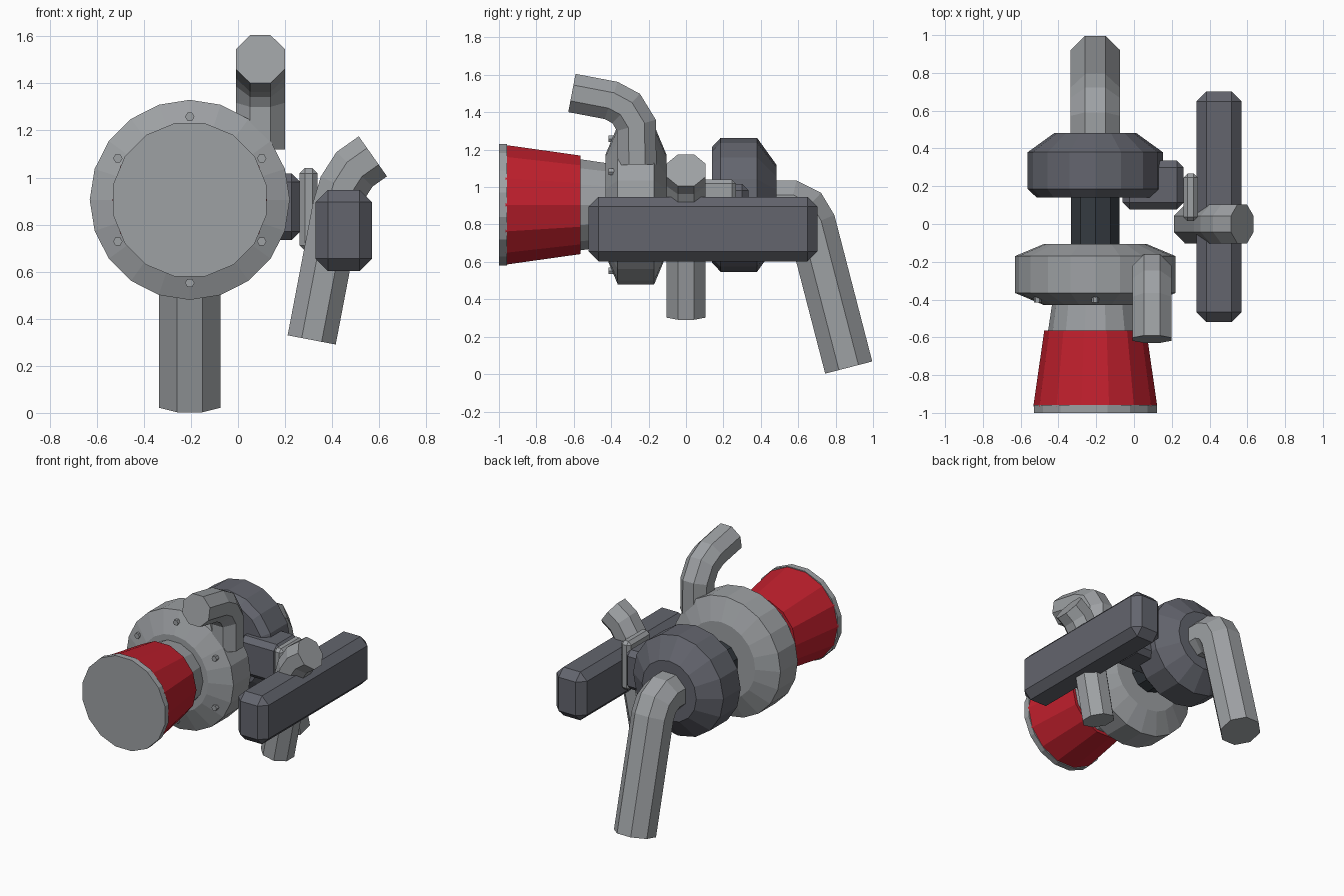
import bpy, bmesh, math
from mathutils import Vector

if "Cube" in bpy.data.objects:
    bpy.data.objects.remove(bpy.data.objects["Cube"])

AX, AZ = -0.205, 0.905          # main shaft axis, running along y


def mat(name, rgb):
    m = bpy.data.materials.new(name)
    m.diffuse_color = (*rgb, 1)
    m.use_nodes = True
    m.node_tree.nodes["Principled BSDF"].inputs["Base Color"].default_value = m.diffuse_color
    return m


METAL = mat("light grey metal", (0.34, 0.355, 0.37))
IRON = mat("dark grey iron", (0.125, 0.13, 0.155))
BLACK = mat("near black steel", (0.035, 0.043, 0.052))
RED = mat("red filter", (0.53, 0.014, 0.026))


def finish(bm, name, material):
    bmesh.ops.recalc_face_normals(bm, faces=bm.faces)
    me = bpy.data.meshes.new(name)
    bm.to_mesh(me)
    bm.free()
    me.materials.append(material)
    ob = bpy.data.objects.new(name, me)
    bpy.context.collection.objects.link(ob)
    return ob


def skin(name, rings, material):
    """Closed flat-shaded skin through a list of equal rings."""
    bm = bmesh.new()
    rows = [[bm.verts.new(p) for p in ring] for ring in rings]
    n = len(rows[0])
    for a, b in zip(rows, rows[1:]):
        for i in range(n):
            j = (i + 1) % n
            bm.faces.new((a[i], a[j], b[j], b[i]))
    bm.faces.new(rows[0])
    bm.faces.new(rows[-1])
    return finish(bm, name, material)


def lathe(name, profile, sides, material, turn=0.0, cx=AX, cz=AZ):
    """Profile of (y, radius) turned round an axis along y."""
    angles = [2 * math.pi * (i + turn) / sides for i in range(sides)]
    return skin(name, [[Vector((cx + r * math.cos(a), y, cz + r * math.sin(a)))
                        for a in angles] for y, r in profile], material)


def pipe(name, path, normal, apothem, material, sides=8):
    """Octagonal pipe with mitred bends along a planar path."""
    pts = [Vector(p) for p in path]
    nrm = Vector(normal)
    r = apothem / math.cos(math.pi / sides)
    rings = []
    for i, p in enumerate(pts):
        d0 = (p - pts[i - 1]).normalized() if i else (pts[1] - p).normalized()
        d1 = (pts[i + 1] - p).normalized() if i < len(pts) - 1 else d0
        d = (d0 + d1).normalized()
        side = nrm.cross(d) / d.dot(d0)
        ring = []
        for k in range(sides):
            a = 2 * math.pi * (k + 0.5) / sides
            ring.append(p + r * (math.cos(a) * nrm + math.sin(a) * side))
        rings.append(ring)
    return skin(name, rings, material)


def block(name, lo, hi, bevel, material):
    """Box between two corners with chamfered edges."""
    lo, hi = Vector(lo), Vector(hi)
    bm = bmesh.new()
    bmesh.ops.create_cube(bm, size=1)
    for v in bm.verts:
        v.co = Vector([(lo[k] + hi[k]) / 2 + v.co[k] * (hi[k] - lo[k]) for k in range(3)])
    bmesh.ops.bevel(bm, geom=bm.edges[:], offset=bevel, segments=1,
                    affect='EDGES', profile=0.5)
    return finish(bm, name, material)


# Air filter: end cap, red cone and intake neck
lathe("filter_cap", [(-1.0, 0.332), (-0.958, 0.332)], 16, METAL, 0.5)
lathe("filter_cone", [(-0.965, 0.328), (-0.563, 0.27)], 14, RED)
lathe("intake_neck", [(-0.60, 0.255), (-0.40, 0.225)], 14, METAL)

# Compressor housing and its ring of bolts
lathe("compressor_housing", [(-0.43, 0.27), (-0.365, 0.425),
                             (-0.17, 0.425), (-0.105, 0.27)], 20, METAL)
for i in range(6):
    a = math.radians(30 + 60 * i)
    lathe("housing_bolt_%d" % (i + 1), [(-0.415, 0.02), (-0.37, 0.02)], 6, METAL, 0,
          AX + 0.353 * math.cos(a), AZ + 0.353 * math.sin(a))

# Bearing core and turbine housing
lathe("bearing_core", [(-0.15, 0.135), (0.18, 0.135)], 10, BLACK, 0.5)
lathe("turbine_housing", [(0.14, 0.31), (0.185, 0.358),
                          (0.38, 0.358), (0.483, 0.215)], 16, IRON)

# Exhaust pipe, bending down at the back
pipe("exhaust_pipe", [(AX, y, z) for y, z in
                      [(0.40, AZ), (0.56, AZ), (0.63, 0.87), (0.672, 0.80), (0.87, 0.035)]],
     (1, 0, 0), 0.13, METAL)

# Outlet pipe, rising from the compressor and bending forward
pipe("outlet_pipe", [(0.095, y, z) for y, z in
                     [(-0.262, 1.12), (-0.265, 1.33), (-0.32, 1.42),
                      (-0.40, 1.463), (-0.61, 1.503)]],
     (1, 0, 0), 0.104, METAL)

# Side pipe passing through the long side core
pipe("side_pipe", [(x, 0, z) for x, z in
                   [(0.313, 0.31), (0.42, 0.87), (0.447, 0.96),
                    (0.495, 1.035), (0.573, 1.09)]],
     (0, 1, 0), 0.104, METAL)
block("side_core", (0.33, -0.52, 0.602), (0.57, 0.702, 0.948), 0.053, IRON)

# Bracket joining the turbine to the side pipe
block("bracket_body", (-0.06, 0.078, 0.735), (0.263, 0.335, 1.017), 0.035, IRON)
block("bracket_plate", (0.262, 0.015, 0.69), (0.338, 0.268, 1.04), 0.022, METAL)
